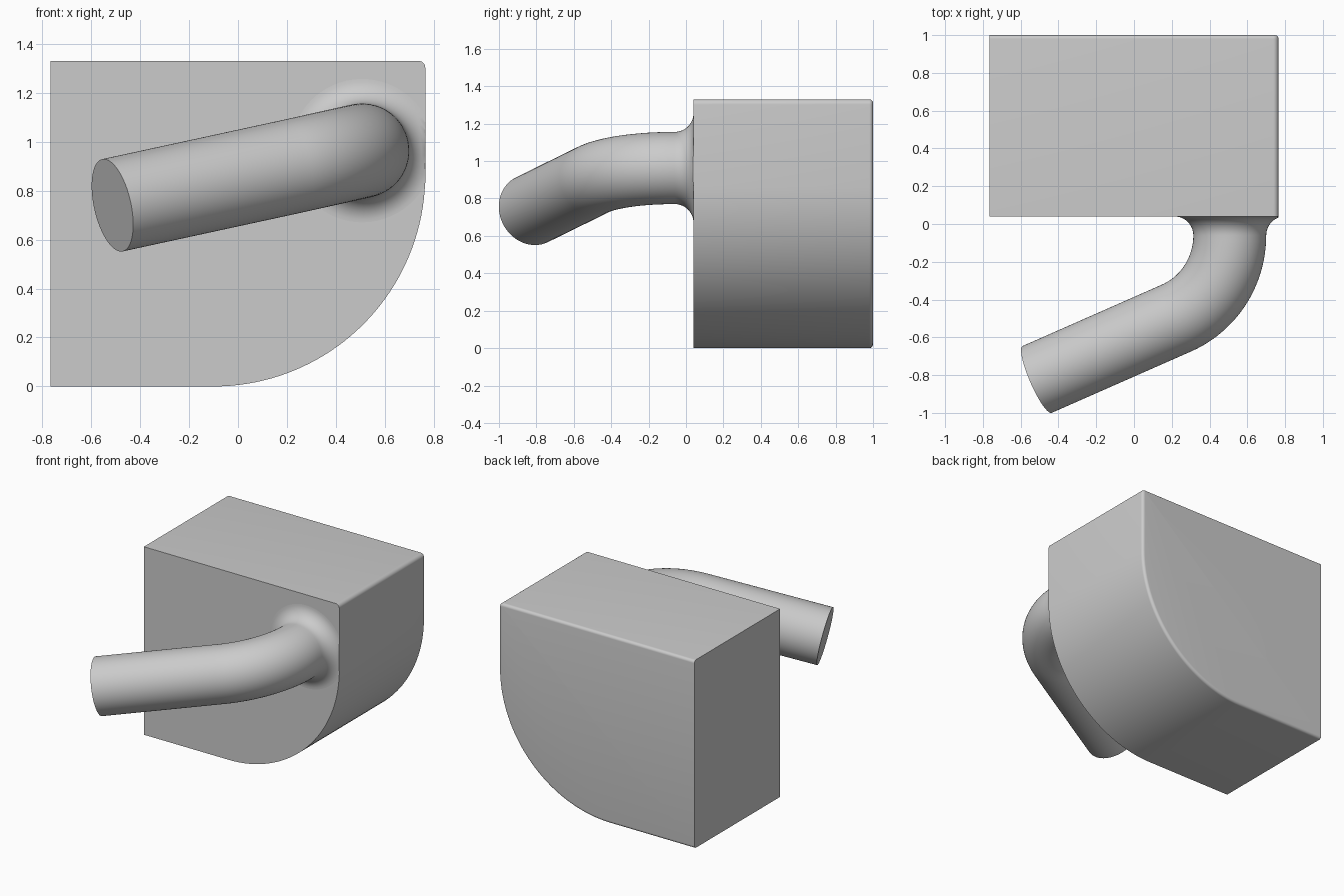
import bpy
import bmesh
from math import sin, cos, pi, tan
from mathutils import Vector, Matrix

old = bpy.data.objects.get("Cube")
if old:
    bpy.data.objects.remove(old, do_unlink=True)

grey = bpy.data.materials.new("plain grey")
grey.use_nodes = True
colour = (0.6, 0.6, 0.6, 1)
grey.diffuse_color = colour
grey.node_tree.nodes["Principled BSDF"].inputs["Base Color"].default_value = colour


def loft(name, rings, cap_start):
    """Skin a list of equal closed rings and close the end."""
    bm = bmesh.new()
    loops = [[bm.verts.new(p) for p in ring] for ring in rings]
    n = len(loops[0])
    for a, b in zip(loops, loops[1:]):
        for i in range(n):
            j = (i + 1) % n
            bm.faces.new((a[i], a[j], b[j], b[i]))
    bm.faces.new(loops[-1])
    if cap_start:
        bm.faces.new(loops[0][::-1])
    bmesh.ops.recalc_face_normals(bm, faces=bm.faces)
    mesh = bpy.data.meshes.new(name)
    bm.to_mesh(mesh)
    bm.free()
    mesh.materials.append(grey)
    obj = bpy.data.objects.new(name, mesh)
    bpy.context.collection.objects.link(obj)
    bpy.ops.object.select_all(action='DESELECT')
    obj.select_set(True)
    bpy.context.view_layer.objects.active = obj
    bpy.ops.object.shade_smooth_by_angle(angle=pi / 6)
    return obj


HALF, TOP, FRONT, BACK = 0.765, 1.33, 0.04, 1.0


def body_ring(y, inset):
    """Block outline: square left side, large lower and small upper right round."""
    def arc(radius, z, start, steps):
        cx = HALF - radius
        r = radius - inset
        return [(cx + r * cos(start + pi / 2 * i / steps), y,
                 z + r * sin(start + pi / 2 * i / steps)) for i in range(steps + 1)]
    big, small = 0.865, 0.028
    return ([(-HALF, y, TOP - inset), (-HALF, y, inset)]
            + arc(big, big, -pi / 2, 40) + arc(small, TOP - small, 0, 6))


# Block, with a small round along its back edge except on the left
ROUND = 0.02
rings = [body_ring(FRONT, 0)]
for i in range(7):
    a = pi / 2 * i / 6
    rings.append(body_ring(BACK - ROUND + ROUND * sin(a), ROUND * (1 - cos(a))))
loft("block", rings, True)

# Bent rod: flared root, bend, straight run
RADIUS, FLARE = 0.193, 0.1
out = Vector((0, -1, 0))
run = Vector((-0.895, -0.39, -0.2)).normalized()
axis = out.cross(run).normalized()
angle = out.angle(run)
root = Vector((0.507, FRONT, 0.963))
bend_start = root + out * FLARE
bend_radius = 0.315 / tan(angle / 2)
inward = axis.cross(out)
centre = bend_start + inward * bend_radius


def rod_ring(point, direction, radius, sides=64):
    side = direction.cross(axis)
    ring = []
    for i in range(sides):
        a = 2 * pi * i / sides
        p = point + (axis * cos(a) + side * sin(a)) * radius
        p.x = min(p.x, HALF)          # flare is cut off flush with the block side
        ring.append(p)
    return ring


rings = []
for i in range(12):
    a = pi / 2 * i / 12
    rings.append(rod_ring(root + out * FLARE * (1 - cos(a)), out,
                          RADIUS + FLARE * (1 - sin(a))))
for i in range(25):
    turn = Matrix.Rotation(angle * i / 24, 3, axis)
    rings.append(rod_ring(centre + turn @ (bend_start - centre), turn @ out, RADIUS))
rings.append(rod_ring(Vector((-0.513, -0.823, 0.74)), run, RADIUS))
loft("bent_rod", rings, False)
